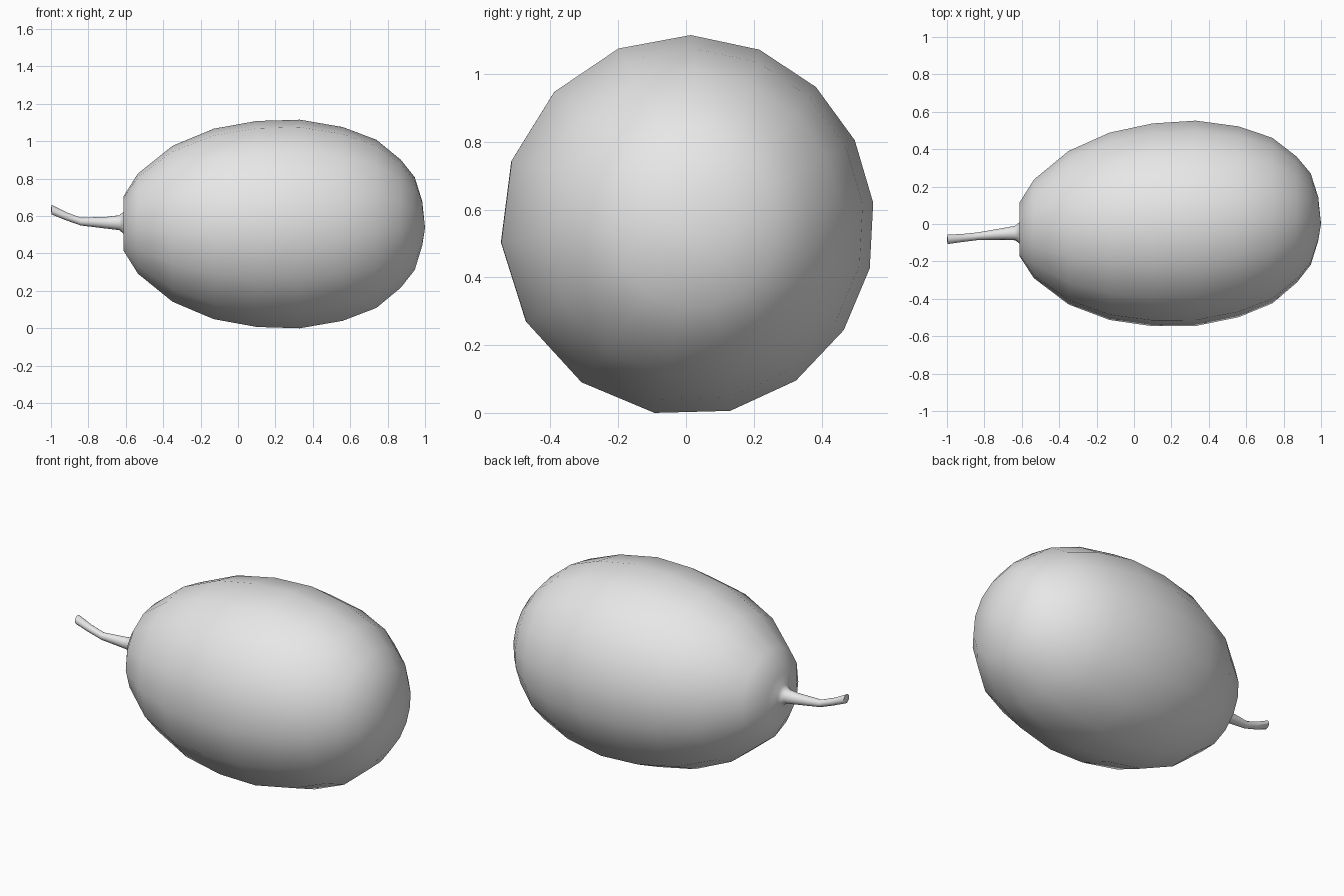
import bpy
import bmesh
from math import sin, cos, radians, tau

cube = bpy.data.objects.get("Cube")
if cube:
    bpy.data.objects.remove(cube, do_unlink=True)

grey = bpy.data.materials.new("plain grey")
grey.use_nodes = True
grey.diffuse_color = (0.8, 0.8, 0.8, 1)
grey.node_tree.nodes["Principled BSDF"].inputs["Base Color"].default_value = (0.8, 0.8, 0.8, 1)

SIDES = 16

# Fruit rings from blossom end to stem end: x, radius
BODY = [(0.985, 0.12), (0.945, 0.25), (0.87, 0.345), (0.74, 0.453), (0.56, 0.522),
        (0.33, 0.562), (0.1, 0.555), (-0.13, 0.513), (-0.35, 0.42), (-0.535, 0.27),
        (-0.613, 0.145)]

# Stem rings from the dimple to the cut tip: x, y, z, radius
STEM = [(-0.61, -0.047, 0.558, 0.06), (-0.635, -0.048, 0.558, 0.04),
        (-0.70, -0.053, 0.558, 0.032), (-0.84, -0.066, 0.564, 0.021),
        (-0.92, -0.075, 0.593, 0.022), (-0.997, -0.082, 0.628, 0.026)]


def add_ring(bm, x, y, z, r):
    """Slightly uneven ring around the x axis."""
    verts = []
    for i in range(SIDES):
        a = tau * i / SIDES
        a += radians(6 - 7 * sin(a))
        k = r * (1 - 0.015 * sin(a))
        verts.append(bm.verts.new((x, y + 0.982 * k * cos(a), z + k * sin(a))))
    return verts


def cap(bm, ring, centre):
    tip = bm.verts.new(centre)
    for i in range(SIDES):
        bm.faces.new((ring[i], ring[(i + 1) % SIDES], tip))


# Fruit and stem as one continuous skin
bm = bmesh.new()
rings = [add_ring(bm, x, 0.035 * (x - 0.2), 0.555, r) for x, r in BODY]
rings += [add_ring(bm, *s) for s in STEM]
for a, b in zip(rings, rings[1:]):
    for i in range(SIDES):
        j = (i + 1) % SIDES
        bm.faces.new((a[i], a[j], b[j], b[i]))
cap(bm, rings[0], (1.0, 0.0, 0.53))
cap(bm, rings[-1], (-1.0, -0.082, 0.628))
bmesh.ops.recalc_face_normals(bm, faces=bm.faces)

# Rest the fruit on the ground
low = min(v.co.z for v in bm.verts)
bmesh.ops.translate(bm, verts=bm.verts, vec=(0, 0, -low))
for f in bm.faces:
    f.smooth = True

mesh = bpy.data.meshes.new("melon_with_stem")
bm.to_mesh(mesh)
bm.free()
mesh.materials.append(grey)
melon = bpy.data.objects.new("melon_with_stem", mesh)
bpy.context.scene.collection.objects.link(melon)

# Keep the cut stem tip crisp
bpy.context.view_layer.objects.active = melon
melon.select_set(True)
bpy.ops.object.shade_smooth_by_angle(angle=radians(75))
